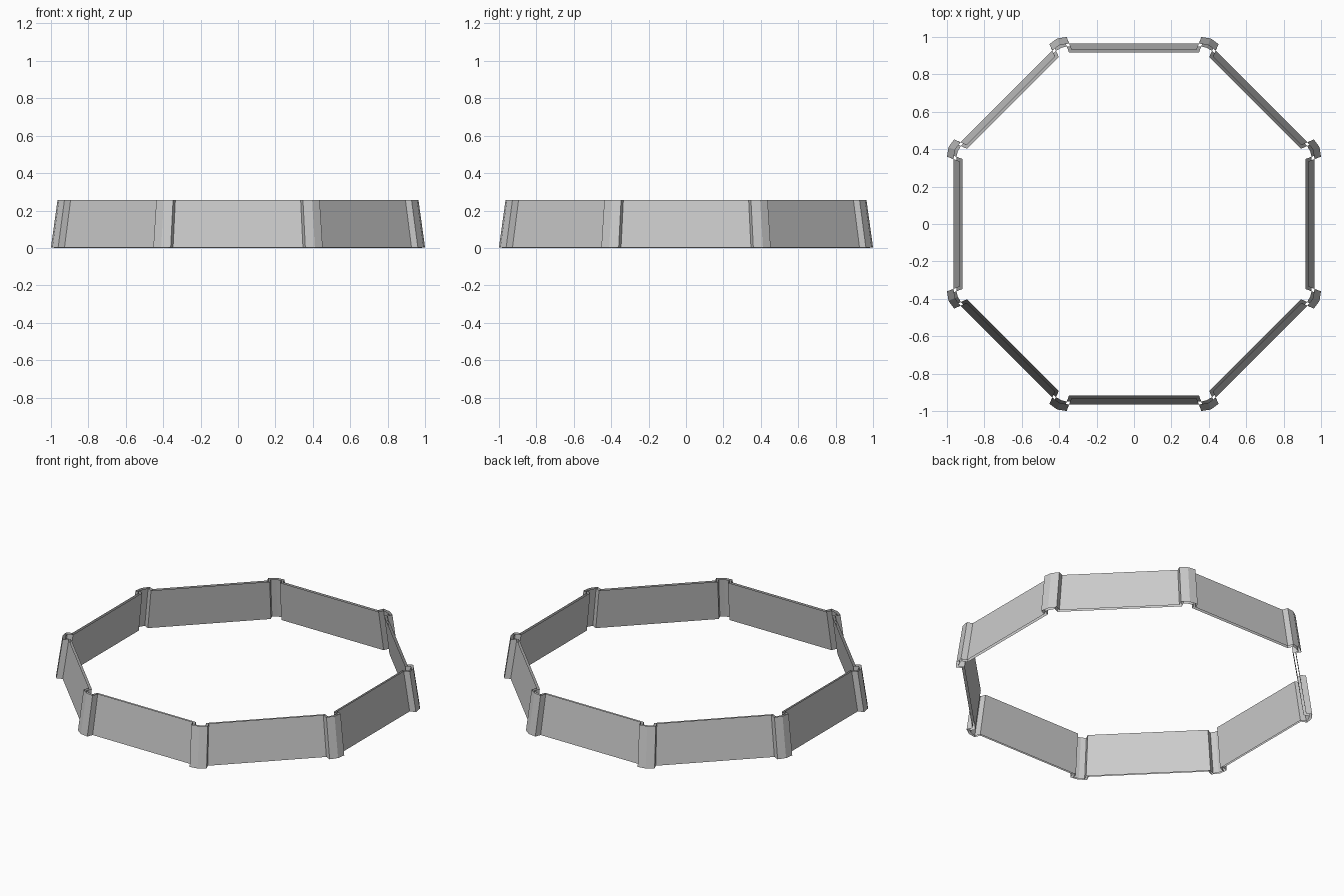
import bpy, math

if "Cube" in bpy.data.objects:
    bpy.data.objects.remove(bpy.data.objects["Cube"])

N = 8
STEP = 2 * math.pi / N


def ring_profile(panel, lip, ridge_r):
    """Closed outline: each corner is flap, ridge, flap; straight panels between."""
    def polar(p):
        return math.atan2(p[0], p[1]), math.hypot(*p)

    half = STEP / 2
    (a1, r1), (a2, r2) = polar(panel), polar(lip)
    corner = [(a1, r1), (a2, r2), (half, ridge_r), (STEP - a2, r2), (STEP - a1, r1)]
    return [(r * math.sin(a + i * STEP), r * math.cos(a + i * STEP))
            for i in range(N) for a, r in corner]


def wall(name, profile, z0, z1, taper, inward=False):
    """Sheet wall leaning inward towards the top, open above and below."""
    n = len(profile)
    verts = [(x, y, z0) for x, y in profile]
    verts += [(x * taper, y * taper, z1) for x, y in profile]
    faces = []
    for i in range(n):
        j = (i + 1) % n
        f = (i, i + n, j + n, j)
        faces.append(f[::-1] if inward else f)
    me = bpy.data.meshes.new(name)
    me.from_pydata(verts, [], faces)
    me.update()
    ob = bpy.data.objects.new(name, me)
    bpy.context.collection.objects.link(ob)
    return ob


# Outer skin with raised corner posts
wall("outer_wall", ring_profile((0.347, 0.965), (0.36, 1.0), 1.0735),
     0.003, 0.255, 0.965)

# Inner skin, following the outer one with a narrow gap
wall("inner_wall", ring_profile((0.36, 0.95), (0.372, 0.984), 1.056),
     0.0, 0.253, 0.965, inward=True)
